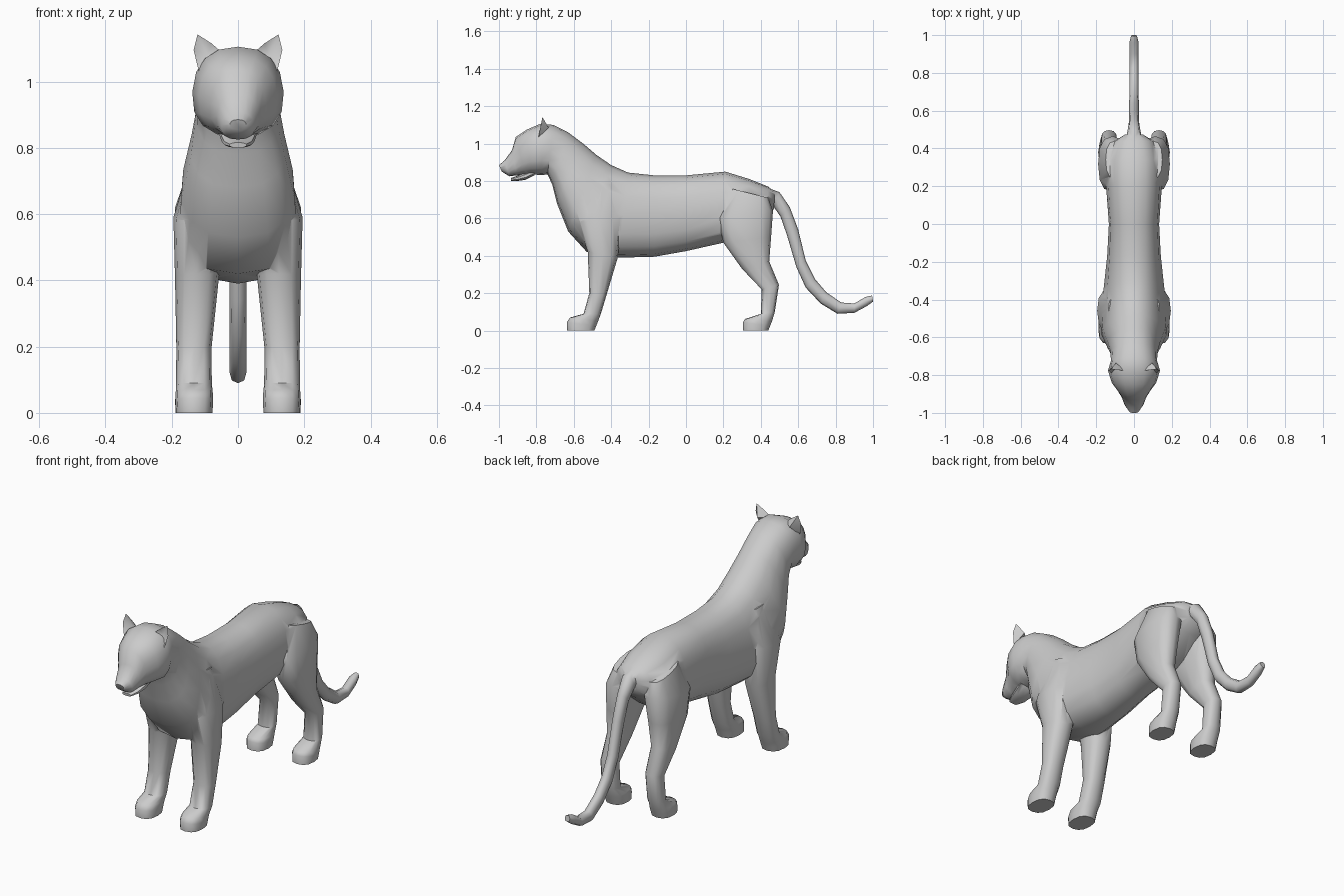
import bpy, bmesh
from math import sin, cos, pi, copysign, radians


def finish(name, bm):
    bmesh.ops.recalc_face_normals(bm, faces=bm.faces)
    me = bpy.data.meshes.new(name)
    bm.to_mesh(me)
    bm.free()
    ob = bpy.data.objects.new(name, me)
    bpy.context.collection.objects.link(ob)
    return ob


def loft(name, sections, n=14, e=0.85, side=1):
    """Skin rounded rings; each is (y1, z1, y2, z2, half width, skew, x centre)."""
    bm = bmesh.new()
    rings = []
    for y1, z1, y2, z2, w, k, xc in sections:
        ring = []
        for i in range(n):
            a = 2 * pi * i / n
            c = copysign(abs(cos(a)) ** e, cos(a))
            s = copysign(abs(sin(a)) ** e, sin(a))
            t = (1 - c) / 2
            x = side * (xc + w * s * (1 - k * c))
            ring.append(bm.verts.new((x, y1 + (y2 - y1) * t, z1 + (z2 - z1) * t)))
        rings.append(ring)
    for r, q in zip(rings, rings[1:]):
        for i in range(n):
            j = (i + 1) % n
            bm.faces.new((r[i], r[j], q[j], q[i]))
    bm.faces.new(rings[0])
    bm.faces.new(rings[-1])
    return finish(name, bm)


# torso, neck and head: spine point, underside point, half width, skew
torso = [
    (.475, .74, .47, .65, .05, 0), (.44, .77, .43, .60, .11, .1),
    (.34, .81, .32, .51, .15, .1), (.21, .85, .20, .47, .148, .05),
    (0, .83, 0, .425, .133, 0), (-.17, .83, -.17, .395, .142, .05),
    (-.31, .845, -.36, .39, .16, .15), (-.40, .885, -.53, .42, .172, .25),
    (-.48, .94, -.63, .53, .165, .25), (-.55, 1.0, -.69, .68, .14, .2),
    (-.63, 1.06, -.715, .78, .125, .1)]
head = [
    (-.71, 1.10, -.74, .835, .122, .0), (-.78, 1.105, -.77, .832, .138, .05),
    (-.85, 1.075, -.83, .835, .118, .05), (-.91, 1.035, -.86, .832, .085, .1),
    (-.93, .965, -.905, .83, .065, .1), (-.97, .91, -.945, .825, .05, .1),
    (-1.0, .885, -.985, .85, .025, 0)]
body = loft("cat_body", [s + (0,) for s in torso + head], 16)

# lower jaw
jaw = loft("jaw", [(-.80, .87, -.81, .83, .06, 0, 0), (-.85, .85, -.86, .806, .052, 0, 0),
                   (-.90, .828, -.90, .80, .043, 0, 0), (-.937, .816, -.935, .80, .026, 0, 0)], 10)

# tail
tail = loft("tail", [s + (0, 0) for s in [
    (.42, .77, .42, .65, .05), (.50, .74, .47, .66, .036), (.555, .66, .505, .61, .028),
    (.60, .54, .54, .51, .026), (.64, .375, .59, .34, .026), (.69, .275, .64, .23, .025),
    (.75, .205, .72, .145, .025), (.83, .15, .81, .09, .025), (.90, .145, .90, .095, .025),
    (.96, .18, .965, .13, .024), (.995, .188, 1.0, .155, .015)]], 8)

# legs: front point, back point, half width, skew, x centre
front = [
    (-.52, .80, -.38, .78, .045, 0, .09), (-.58, .58, -.34, .60, .078, 0, .117),
    (-.525, .42, -.365, .39, .066, 0, .124), (-.517, .20, -.425, .19, .053, 0, .133),
    (-.548, .09, -.455, .09, .054, 0, .133), (-.62, .07, -.47, .05, .056, 0, .132),
    (-.637, .045, -.48, .025, .057, 0, .132), (-.635, 0, -.49, 0, .055, 0, .132)]
hind = [
    (.24, .76, .44, .71, .05, 0, .10), (.17, .60, .465, .64, .077, 0, .113),
    (.20, .47, .455, .50, .064, 0, .123), (.30, .33, .445, .37, .05, 0, .13),
    (.405, .22, .497, .245, .042, 0, .132), (.40, .09, .475, .10, .045, 0, .134),
    (.315, .062, .46, .05, .054, 0, .134), (.305, .045, .45, .025, .056, 0, .134),
    (.305, 0, .44, 0, .054, 0, .134)]
parts = [jaw, tail]
for side, label in ((1, "left"), (-1, "right")):
    parts.append(loft(label + "_front_leg", front, 12, .8, side))
    parts.append(loft(label + "_hind_leg", hind, 12, .8, side))

# merge everything into one skin
for p in parts:
    m = body.modifiers.new("join", 'BOOLEAN')
    m.operation, m.solver, m.object = 'UNION', 'EXACT', p
deps = bpy.context.evaluated_depsgraph_get()
merged = bpy.data.meshes.new_from_object(body.evaluated_get(deps))
body.modifiers.clear()
body.data = merged
for p in parts:
    bpy.data.objects.remove(p)

# cupped ears
ears = []
outline = [(.045, 1.085), (.08, 1.115), (.122, 1.142), (.134, 1.095), (.118, 1.03), (.08, 1.05)]
for side, label in ((1, "left"), (-1, "right")):
    bm = bmesh.new()
    rim = [bm.verts.new((side * x, -.79 + (z - 1.03) * .2, z)) for x, z in outline]
    inner = bm.verts.new((side * .092, -.757, 1.08))
    back = bm.verts.new((side * .095, -.735, 1.085))
    for i in range(len(rim)):
        for apex in (inner, back):
            bm.faces.new((rim[i - 1], rim[i], apex))
    ears.append(finish(label + "_ear", bm))

# smooth shading
for ob in [body] + ears:
    bpy.ops.object.select_all(action='DESELECT')
    ob.select_set(True)
    bpy.context.view_layer.objects.active = ob
    bpy.ops.object.shade_smooth_by_angle(angle=radians(55))
